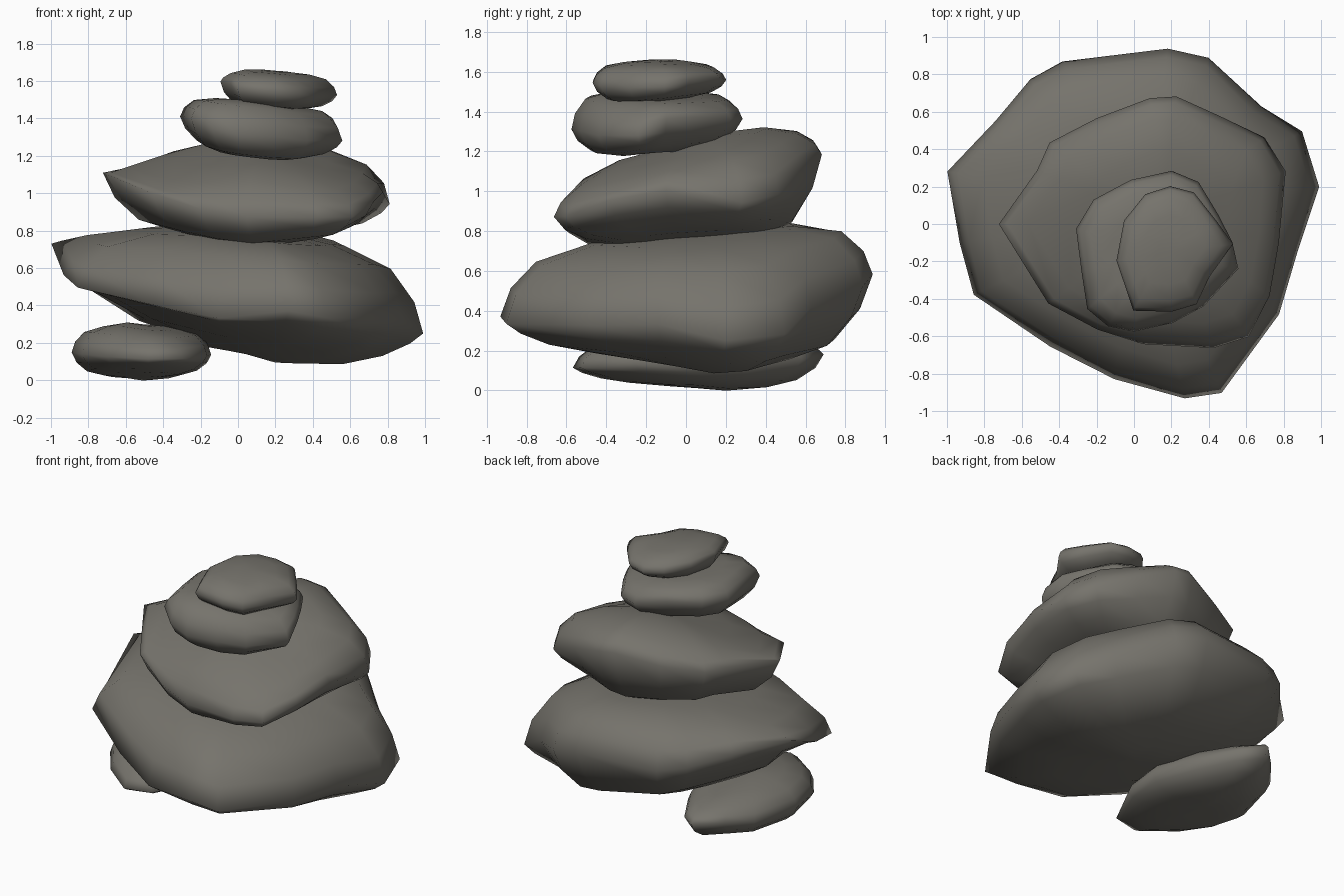
import bpy, bmesh
from mathutils import Vector, noise

cube = bpy.data.objects.get("Cube")
if cube:
    bpy.data.objects.remove(cube)

stone = bpy.data.materials.new("warm grey stone")
stone.use_nodes = True
colour = (0.18, 0.172, 0.15, 1)
stone.diffuse_color = colour
stone.node_tree.nodes["Principled BSDF"].inputs["Base Color"].default_value = colour
stone.node_tree.nodes["Principled BSDF"].inputs["Roughness"].default_value = 0.9

# Cross-section shared by every rock: (share of outline, height from rim to bottom -1 or top +1)
SECTION = [(.25, -1), (.55, -.97), (.78, -.82), (.93, -.45), (1, 0),
           (.95, .42), (.82, .8), (.55, .97), (.25, 1)]


def rock(name, rim, bottom, top, rough):
    """Loft rings of the rim between a bottom and a top surface, both functions of x and y."""
    n = len(rim)
    cx = sum(p[0] for p in rim) / n
    cy = sum(p[1] for p in rim) / n
    bm = bmesh.new()
    rings = []
    for share, t in SECTION:
        face = top if t > 0 else bottom
        ring = []
        for px, py, pz in rim:
            x = cx + (px - cx) * share
            y = cy + (py - cy) * share
            z = pz + (face(x, y) - pz) * abs(t)
            ring.append(bm.verts.new((x, y, z)))
        rings.append(ring)
    for low, high in zip(rings, rings[1:]):
        for i in range(n):
            j = (i + 1) % n
            bm.faces.new((low[i], low[j], high[j], high[i]))
    # close both ends with fans
    for ring, face in ((rings[0], bottom), (rings[-1], top)):
        tip = bm.verts.new((cx, cy, face(cx, cy)))
        for i in range(n):
            bm.faces.new((ring[i], ring[(i + 1) % n], tip))
    # weathered lumps
    for v in bm.verts:
        v.co += noise.noise_vector(v.co * 3.5 + Vector((7, 3, 5))) * rough
    bmesh.ops.recalc_face_normals(bm, faces=bm.faces)
    for f in bm.faces:
        f.smooth = True
    mesh = bpy.data.meshes.new(name)
    bm.to_mesh(mesh)
    bm.free()
    mesh.materials.append(stone)
    bpy.context.collection.objects.link(bpy.data.objects.new(name, mesh))


rock("foot_rock",
     [(-.89, .05, .15), (-.8, .38, .15), (-.67, .54, .17), (-.52, .69, .18),
      (-.39, .58, .16), (-.25, .33, .14), (-.14, .02, .13), (-.16, -.25, .13),
      (-.3, -.53, .12), (-.48, -.57, .12), (-.7, -.4, .13), (-.84, -.21, .14)],
     lambda x, y: .08 * abs(y - .2) + .05 * abs(x + .5),
     lambda x, y: .31 - .08 * abs(y) - .08 * abs(x + .6), .01)

rock("base_rock",
     [(-1, .28, .73), (-.74, .55, .66), (-.55, .78, .61), (-.38, .87, .58),
      (.18, .94, .58), (.4, .89, .53), (.68, .63, .42), (.9, .49, .28),
      (.99, .2, .25), (.87, -.15, .33), (.78, -.48, .33), (.47, -.9, .34),
      (.27, -.93, .37), (-.1, -.83, .33), (-.45, -.65, .4), (-.86, -.38, .5),
      (-.93, -.1, .56)],
     lambda x, y: .08 + .21 * (x - .5) ** 2 + .14 * abs(y - .2),
     lambda x, y: .8 - .06 * x - .12 * x * x + .08 * y, .012)

rock("middle_rock",
     [(-.72, 0, 1.11), (-.52, .28, 1.12), (-.45, .43, 1.12), (-.2, .57, 1.15),
      (.08, .67, 1.2), (.23, .68, 1.19), (.45, .58, 1.1), (.7, .47, .98),
      (.81, .28, .94), (.77, -.1, 1), (.72, -.38, .96), (.61, -.6, .88),
      (.43, -.66, .87), (.05, -.64, .87), (-.2, -.56, .92), (-.46, -.43, 1)],
     lambda x, y: .73 + .13 * abs(x - .05) + .07 * y,
     lambda x, y: min(1.33, 1.25 + .25 * y) - .17 * abs(x - .1), .012)

rock("upper_rock",
     [(-.31, -.03, 1.41), (-.22, .13, 1.42), (-.02, .24, 1.42), (.2, .28, 1.36),
      (.35, .22, 1.36), (.46, .04, 1.37), (.53, -.1, 1.36), (.56, -.24, 1.28),
      (.37, -.44, 1.28), (.2, -.53, 1.3), (0, -.57, 1.31), (-.14, -.54, 1.35),
      (-.25, -.45, 1.4), (-.28, -.25, 1.41)],
     lambda x, y: 1.2 + .12 * abs(x - .3) + .1 * y,
     lambda x, y: 1.5 - .1 * x, .01)

rock("cap_rock",
     [(-.1, -.2, 1.6), (-.05, .02, 1.59), (.06, .16, 1.57), (.19, .2, 1.56),
      (.32, .17, 1.57), (.44, .02, 1.56), (.53, -.11, 1.52), (.4, -.28, 1.52),
      (.33, -.43, 1.53), (.2, -.47, 1.54), (0, -.46, 1.56), (-.04, -.36, 1.59)],
     lambda x, y: 1.48 - .05 * x + .07 * y,
     lambda x, y: 1.67 - .1 * abs(x - .03) - .06 * abs(y + .1), .01)
